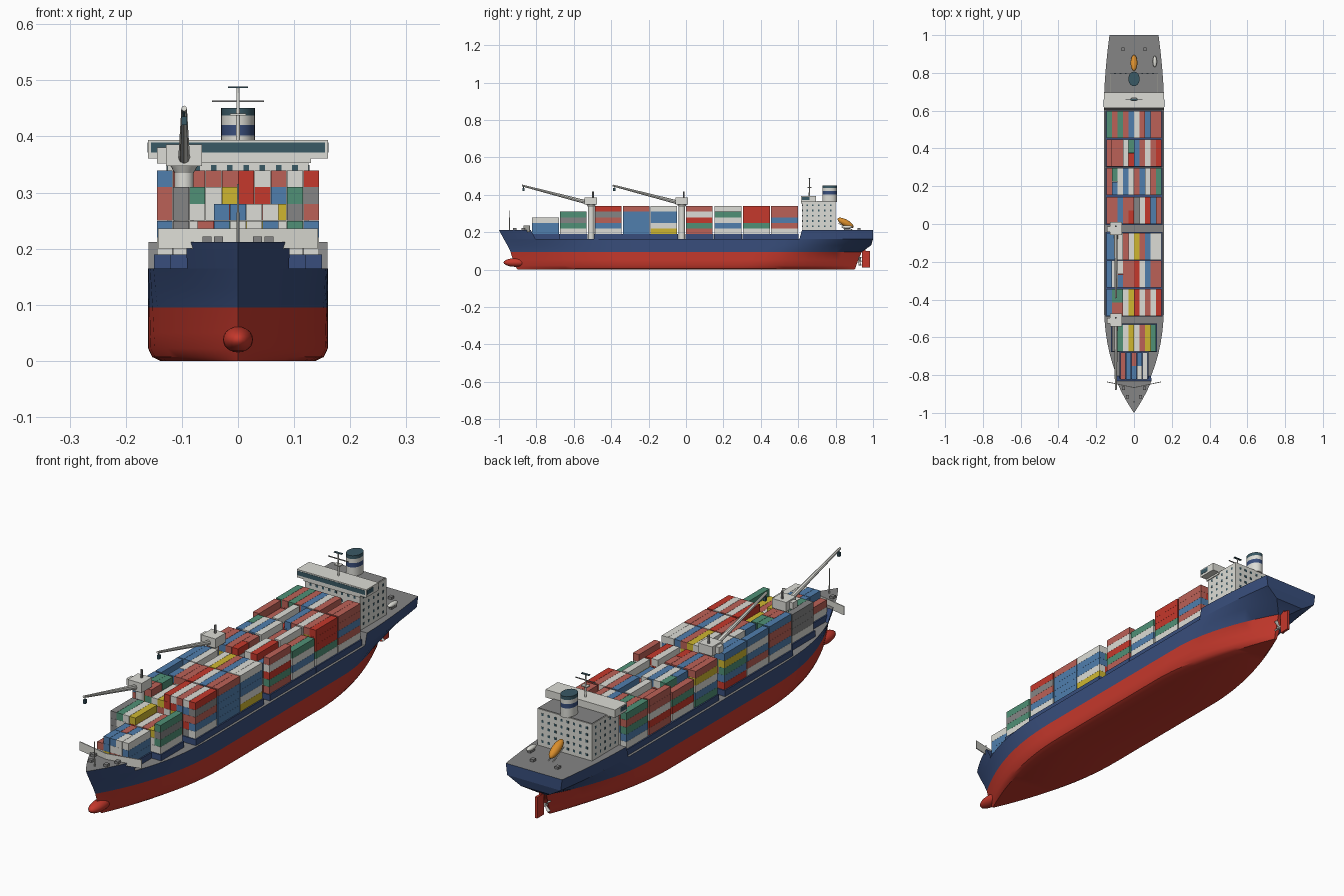
import bpy, bmesh, math, random
from mathutils import Matrix, Vector

if "Cube" in bpy.data.objects:
    bpy.data.objects.remove(bpy.data.objects["Cube"])
random.seed(7)

PALETTE = {
    "red": (.56, .04, .025), "navy": (.04, .076, .2), "white": (.72, .72, .67),
    "deck_grey": (.235, .235, .235), "dark_teal": (.042, .1, .13), "salmon": (.5, .12, .095),
    "blue": (.08, .21, .42), "green": (.08, .28, .18), "yellow": (.62, .47, .03),
    "orange": (.7, .27, .025)}
MATS = {}
for mat_name, rgb in PALETTE.items():
    m = bpy.data.materials.new(mat_name)
    m.use_nodes = True
    m.diffuse_color = (*rgb, 1)
    bsdf = next(n for n in m.node_tree.nodes if n.type == "BSDF_PRINCIPLED")
    bsdf.inputs["Base Color"].default_value = (*rgb, 1)
    bsdf.inputs["Roughness"].default_value = .7
    MATS[mat_name] = m


class Part:
    """One object gathered from simple solids, each with a flat colour."""

    def __init__(self, name):
        self.name, self.bm, self.used = name, bmesh.new(), []

    def slot(self, colour):
        if colour not in self.used:
            self.used.append(colour)
        return self.used.index(colour)

    def paint(self, verts, colour):
        for f in {f for v in verts for f in v.link_faces}:
            f.material_index = self.slot(colour)

    def box(self, colour, x, y, z):
        mid = Vector([(a + b) / 2 for a, b in (x, y, z)])
        size = Matrix.Diagonal([b - a for a, b in (x, y, z)] + [1])
        made = bmesh.ops.create_cube(self.bm, size=1, matrix=Matrix.Translation(mid) @ size)
        self.paint(made["verts"], colour)

    def tube(self, colour, a, b, r1, r2=None, seg=12, stretch=1):
        a, b = Vector(a), Vector(b)
        turn = (b - a).to_track_quat("Z", "Y").to_matrix().to_4x4()
        place = Matrix.Translation((a + b) / 2) @ turn @ Matrix.Diagonal((1, stretch, 1, 1))
        made = bmesh.ops.create_cone(self.bm, cap_ends=True, segments=seg, radius1=r1,
                                     radius2=r1 if r2 is None else r2,
                                     depth=(b - a).length, matrix=place)
        self.paint(made["verts"], colour)

    def ball(self, colour, centre, radii, tilt=0):
        place = Matrix.Translation(centre) @ Matrix.Rotation(tilt, 4, "X") @ Matrix.Diagonal((*radii, 1))
        made = bmesh.ops.create_uvsphere(self.bm, u_segments=20, v_segments=12, radius=1, matrix=place)
        self.paint(made["verts"], colour)

    def done(self, smooth=None):
        mesh = bpy.data.meshes.new(self.name)
        self.bm.to_mesh(mesh)
        self.bm.free()
        for colour in self.used:
            mesh.materials.append(MATS[colour])
        obj = bpy.data.objects.new(self.name, mesh)
        bpy.context.collection.objects.link(obj)
        if smooth:
            bpy.ops.object.select_all(action="DESELECT")
            obj.select_set(True)
            bpy.context.view_layer.objects.active = obj
            bpy.ops.object.shade_smooth_by_angle(angle=math.radians(smooth))


# Hull waterlines: z, bow y, stern y, bow fullness, half beam, stern narrowing, where it starts
BEAM = .16
LINES = [(.212, -1, 1, 2.6, BEAM, .19, .6), (.165, -.975, 1, 2.5, BEAM, .23, .57),
         (.13, -.955, .99, 2.3, BEAM, .58, .53), (.095, -.938, .94, 2.2, BEAM, .9, .47),
         (.05, -.925, .92, 2.1, BEAM, .94, .4), (.022, -.915, .91, 2, BEAM, .95, .36),
         (.007, -.905, .905, 2, .153, .96, .33), (0, -.9, .9, 2, .138, .96, .3)]
WATERLINE = .095


def half_breadth(line, y):
    z, bow, stern, power, beam, drop, start = line
    s = min(max((y - bow) / .6, 0), 1)
    t = max((y - start) / (stern - start), 0)
    return beam * (1 - (1 - s) ** power) * (1 - drop * t ** 1.8)


def loft(name, lines, fore=None, aft=None, stations=40):
    p = Part(name)
    count = len(lines)
    rings = []
    for i in range(stations + 1):
        t = (1 - math.cos(math.pi * i / stations)) / 2
        left, right = [], []
        for k, line in enumerate(lines):
            y0 = fore[k] if fore else line[1]
            y1 = aft[k] if aft else line[2]
            y = y0 + (y1 - y0) * t
            w = half_breadth(line, y)
            left.append(p.bm.verts.new((w, y, line[0])))
            right.append(p.bm.verts.new((-w, y, line[0])))
        rings.append(left + right[::-1])

    def face(verts, colour):
        p.bm.faces.new(verts).material_index = p.slot(colour)

    def shell(verts):
        return "red" if max(v.co.z for v in verts) < WATERLINE + .001 else "navy"

    for a, b in zip(rings, rings[1:]):
        for k in range(2 * count):
            n = (k + 1) % (2 * count)
            quad = [a[k], a[n], b[n], b[k]]
            face(quad, "deck_grey" if n == 0 else shell(quad))
    for ring in (rings[0], rings[-1]):
        for k in range(count - 1):
            quad = [ring[k], ring[k + 1], ring[-2 - k], ring[-1 - k]]
            face(quad, "deck_grey" if ring is rings[0] else shell(quad))
    bmesh.ops.remove_doubles(p.bm, verts=p.bm.verts, dist=.00005)
    bmesh.ops.recalc_face_normals(p.bm, faces=p.bm.faces)
    p.done(smooth=32)


loft("hull", LINES[1:])
loft("forecastle", LINES[:2], aft=(-.83, -.805), stations=12)
loft("poop", LINES[:2], fore=(.62, .607), stations=10)

# Bulbous bow, rudder and propeller
p = Part("bulbous_bow")
p.ball("red", (0, -.91, .038), (.027, .065, .023))
p.done(smooth=60)
p = Part("rudder")
p.box("red", (-.005, .005), (.94, .985), (.012, .1))
p.box("red", (-.004, .004), (.945, .96), (.1, .14))
p.done()
p = Part("propeller")
p.tube("white", (0, .9, .045), (0, .938, .045), .008, .005)
for i in range(4):
    a = math.pi * (i / 2 + .25)
    tip = (.03 * math.sin(a), .93, .045 + .03 * math.cos(a))
    p.tube("white", (0, .926, .045), tip, .004, .009, seg=8, stretch=.4)
p.done()

# Container bays: start y, rows, tiers, top colours, then both outer stacks from the bottom up
CODE = dict(r="red", n="navy", w="white", d="deck_grey", s="salmon", b="blue", g="green", y="yellow")
BAYS = [(-.823, 5, 3, "sbbwb", "ws", "bbw"), (-.674, 8, 4, "dgwywsyg", "wddd", "wgdg"),
        (-.487, 10, 5, "bsswyrwswr", "wbssb", "wbsdr"), (-.337, 10, 5, "bwbssrwbsw", "wsbwb", "bbbbs"),
        (-.19, 10, 5, "bbwswysbwb", "rbgyb", "ywbbw"), (0, 10, 5, "ssbsrdwrbr", "gbwys", "sgrws"),
        (.153, 10, 5, "sbwbwsbwsw", "wrgs", "wbwg"), (.305, 10, 5, "ssswrbswss", "srwss", "wgrrr"),
        (.455, 10, 5, "ssgsbwsbss", "wbgsg", "wsbss")]
WIDE, LONG, TALL, BASE = .029, .143, .03, .19
for number, (y, rows, tiers, tops, low_side, high_side) in enumerate(BAYS, 1):
    edge = rows * WIDE / 2
    p = Part(f"hatch_coaming_{number}")
    p.box("navy", (-edge - .005, edge + .005), (y - .004, y + LONG + .004), (.16, BASE))
    p.done()
    p = Part(f"containers_{number}")
    for row in range(rows):
        x = row * WIDE - edge
        stack = {0: low_side, rows - 1: high_side}.get(row)
        if stack is None:
            below = random.choices("ssbbwwrgdy", k=tiers - 1 - random.choice((0, 0, 0, 1)))
            stack = "".join(below) + tops[row]
        for tier, key in enumerate(stack):
            z = BASE + tier * TALL
            spans = [(y, y + LONG)]
            if 0 < row < rows - 1 and random.random() < .12:
                spans = [(y, y + LONG / 2 - .001), (y + LONG / 2 + .001, y + LONG)]
            for n, span in enumerate(spans):
                colour = CODE[key if n == 0 else random.choice("sbwg")]
                p.box(colour, (x + .0004, x + WIDE - .0004), span, (z, z + TALL - .0004))
    p.done()

# Deck cranes
for name, y in (("fore_crane", -.507), ("mid_crane", -.022)):
    x = -.096
    p = Part(name)
    p.tube("white", (x, y, .16), (x, y, .335), .017, seg=20)
    p.tube("white", (x, y, .335), (x, y, .347), .017, .024, seg=20)
    p.box("white", (x - .032, x + .032), (y - .035, y + .032), (.347, .386))
    p.box("white", (x - .048, x - .032), (y - .02, y + .01), (.352, .38))
    p.tube("deck_grey", (x, y + .01, .386), (x, y + .01, .418), .005)
    p.tube("white", (x, y - .025, .36), (x, y - .37, .45), .0105, .005, seg=8)
    p.tube("dark_teal", (x, y - .362, .45), (x, y - .362, .432), .002, seg=6)
    p.box("dark_teal", (x - .005, x + .005), (y - .368, y - .356), (.42, .436))
    p.done(smooth=30)

# Accommodation block with rows of windows
W, FRONT, BACK, ROOF = .126, .622, .798, .364
p = Part("accommodation")
p.box("white", (-W, W), (FRONT, BACK), (.205, ROOF))
p.box("deck_grey", (-W + .003, W - .003), (.697, BACK - .003), (ROOF - .002, ROOF + .002))
for level in range(5):
    low = .227 + level * .028
    z = (low, low + .01)
    for i in range(5):
        y = FRONT + .021 + i * .032
        for s in (-W, W):
            p.box("dark_teal", (s - .001, s + .001), (y, y + .008), z)
    for i in range(8):
        x = (i - 3.5) * .029
        for s in (FRONT, BACK):
            p.box("dark_teal", (x - .005, x + .005), (s - .001, s + .001), z)
p.done()

# Bridge with wings and a window band
p = Part("bridge")
p.box("white", (-BEAM, BEAM), (.615, .695), (.361, .394))
p.box("white", (-.13, .13), (.616, .694), (.353, .361))
p.box("dark_teal", (-.155, .155), (.614, .616), (.371, .389))
for x in (-BEAM, BEAM):
    p.box("dark_teal", (x - .001, x + .001), (.62, .66), (.371, .389))
p.done()

# Radar mast
p = Part("radar_mast")
p.tube("white", (0, .66, .394), (0, .66, .488), .004, .0025)
p.box("deck_grey", (-.046, .046), (.658, .662), (.461, .464))
p.box("dark_teal", (-.018, .018), (.655, .665), (.486, .489))
p.box("white", (-.014, .014), (.65, .67), (.437, .441))
p.done()

# Striped oval funnel
p = Part("funnel")
bands = [("white", .362), ("navy", .402), ("white", .42), ("dark_teal", .437), (None, .451)]
for (colour, low), (_, high) in zip(bands, bands[1:]):
    p.tube(colour, (0, .768, low), (0, .768, high), .03, seg=28, stretch=1.28)
p.done(smooth=30)

# Lifeboat on its sloping rack, rescue boat and mooring gear
p = Part("lifeboat")
p.ball("orange", (0, .853, .25), (.018, .048, .018), -.5)
p.done(smooth=60)
p = Part("lifeboat_rack")
for x in (-.01, .01):
    p.tube("white", (x, .815, .247), (x, .89, .212), .002, seg=6)
p.done()
p = Part("rescue_boat")
p.ball("white", (.11, .86, .228), (.011, .03, .009))
p.box("deck_grey", (.104, .116), (.845, .875), (.21, .222))
p.done(smooth=40)
p = Part("mooring_gear")
for s in (-1, 1):
    for x, y in ((.057, .925), (.035, -.915), (.055, -.87)):
        p.box("deck_grey", (s * x - .008, s * x + .008), (y - .009, y + .009), (.21, .222))
p.done()

# Swept breakwater and foremast
p = Part("breakwater")
for s in (-1, 1):
    corners = [(0, -.868), (s * .143, -.838), (s * .143, -.834), (0, -.864)]
    low = [p.bm.verts.new((x, y, .2)) for x, y in corners]
    high = [p.bm.verts.new((x, y, .236)) for x, y in corners]
    for ring in (low, high, *[(low[i], low[i - 1], high[i - 1], high[i]) for i in range(4)]):
        p.bm.faces.new(ring)
p.paint(p.bm.verts, "white")
bmesh.ops.recalc_face_normals(p.bm, faces=p.bm.faces)
p.done()
p = Part("foremast")
p.tube("white", (0, -.943, .21), (0, -.943, .315), .003, .0015, seg=8)
p.done()
